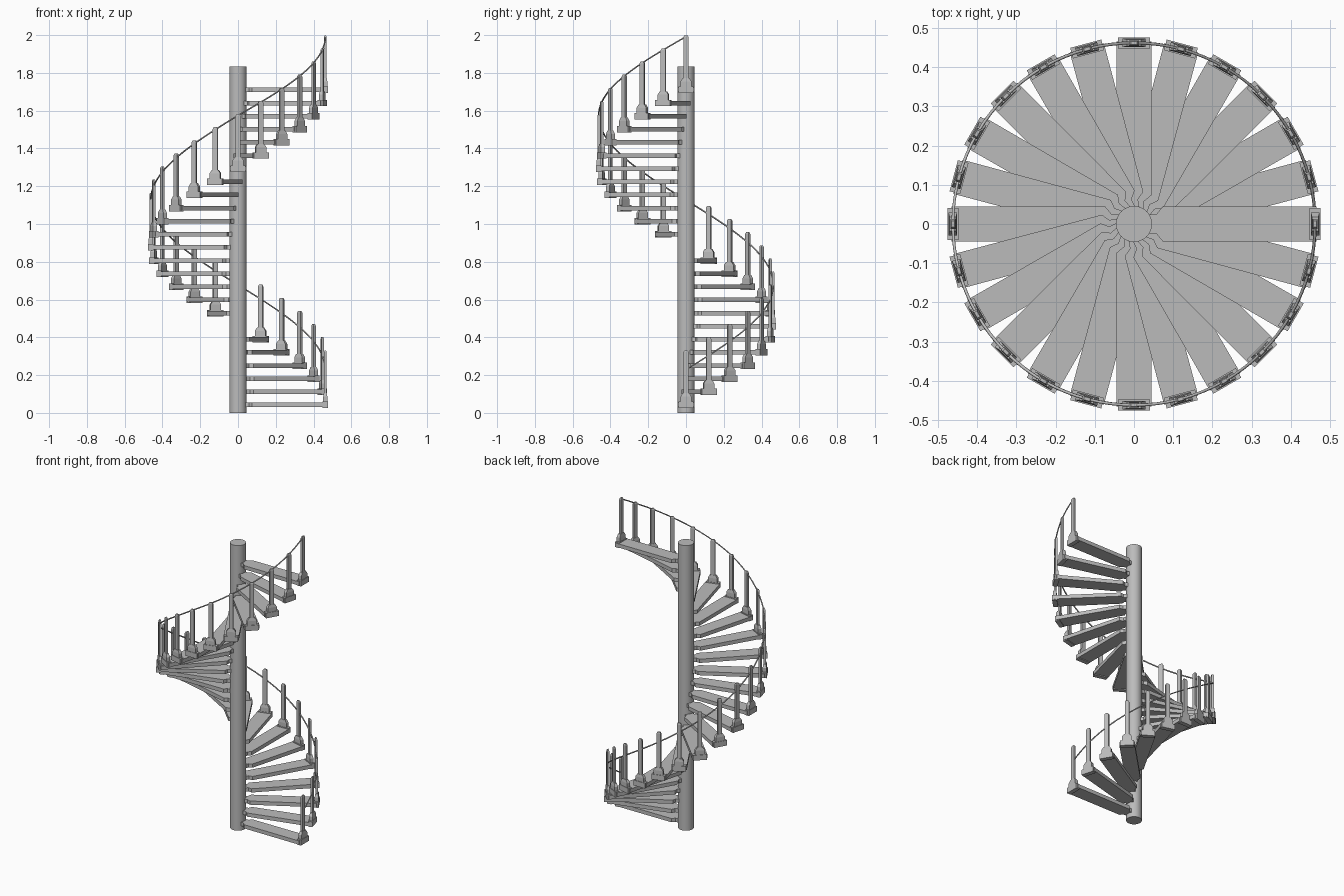
import bpy, bmesh
from math import radians, sin, cos, pi
from mathutils import Matrix

cube = bpy.data.objects.get("Cube")
if cube:
    bpy.data.objects.remove(cube)

STEPS = 25
TURN = radians(15)
FIRST_Z, RISE = 0.042, 0.0695
RAIL_R = 0.462

grey = bpy.data.materials.new("Stair Grey")
grey.use_nodes = True
grey.diffuse_color = (0.5, 0.5, 0.5, 1)
grey.node_tree.nodes["Principled BSDF"].inputs["Base Color"].default_value = (0.5, 0.5, 0.5, 1)


def make_mesh(name, build):
    bm = bmesh.new()
    build(bm)
    bmesh.ops.recalc_face_normals(bm, faces=bm.faces)
    mesh = bpy.data.meshes.new(name)
    bm.to_mesh(mesh)
    bm.free()
    mesh.materials.append(grey)
    return mesh


def add(name, data, matrix=Matrix()):
    ob = bpy.data.objects.new(name, data)
    bpy.context.collection.objects.link(ob)
    ob.matrix_world = matrix
    return ob


def loft(bm, sections):
    """Stack of rectangles (half depth, half width, z), centred on the rail radius."""
    rings = [[bm.verts.new((RAIL_R + sx * d, sy * w, z))
              for sx, sy in ((-1, -1), (1, -1), (1, 1), (-1, 1))]
             for d, w, z in sections]
    for a, b in zip(rings, rings[1:]):
        for i in range(4):
            j = (i + 1) % 4
            bm.faces.new((a[i], a[j], b[j], b[i]))
    bm.faces.new(rings[0][::-1])
    bm.faces.new(rings[-1])


def build_tread(bm):
    # plank that narrows to a neck where it meets the column
    half = [(0.035, 0.024), (0.058, 0.026), (0.073, 0.044), (0.465, 0.045)]
    outline = half + [(x, -y) for x, y in reversed(half)]
    face = bm.faces.new([bm.verts.new((x, y, -0.012)) for x, y in outline])
    up = bmesh.ops.extrude_face_region(bm, geom=[face])
    bmesh.ops.translate(bm, vec=(0, 0, 0.024),
                        verts=[v for v in up["geom"] if isinstance(v, bmesh.types.BMVert)])


def build_foot(bm):
    # clamp around the tread end, then a chamfered block
    loft(bm, [(0.014, 0.041, -0.017), (0.014, 0.041, 0.017)])
    loft(bm, [(0.011, 0.029, 0.017), (0.011, 0.029, 0.044), (0.008, 0.018, 0.062)])


def build_post(bm):
    loft(bm, [(0.0065, 0.013, 0.05), (0.0065, 0.013, 0.28), (0.004, 0.008, 0.289)])


# steps with their posts, climbing counter-clockwise
parts = {"tread": make_mesh("tread", build_tread),
         "post_foot": make_mesh("post_foot", build_foot),
         "baluster": make_mesh("baluster", build_post)}
for i in range(STEPS):
    place = Matrix.Translation((0, 0, FIRST_Z + i * RISE)) @ Matrix.Rotation(i * TURN, 4, "Z")
    for name, mesh in parts.items():
        add(f"{name}_{i + 1}", mesh, place)

# central column
bpy.ops.mesh.primitive_cylinder_add(vertices=32, radius=0.046, depth=1.835, location=(0, 0, 0.9175))
column = bpy.context.object
column.name = "central_column"
column.data.materials.append(grey)
bpy.ops.object.shade_smooth_by_angle()

# thin helical handrail, rising towards the post tops
curve = bpy.data.curves.new("handrail", "CURVE")
curve.dimensions = "3D"
curve.bevel_depth = 0.004
curve.bevel_resolution = 1
curve.use_fill_caps = True
spline = curve.splines.new("POLY")
count = (STEPS - 1) * 4 + 1
spline.points.add(count - 1)
for k, point in enumerate(spline.points):
    i = k / 4
    drop = 0.095 * max(0, 1 - i / 18) + 0.006
    z = FIRST_Z + i * RISE + 0.288 - drop
    point.co = (RAIL_R * cos(i * TURN), RAIL_R * sin(i * TURN), z, 1)
curve.materials.append(grey)
add("handrail", curve)
